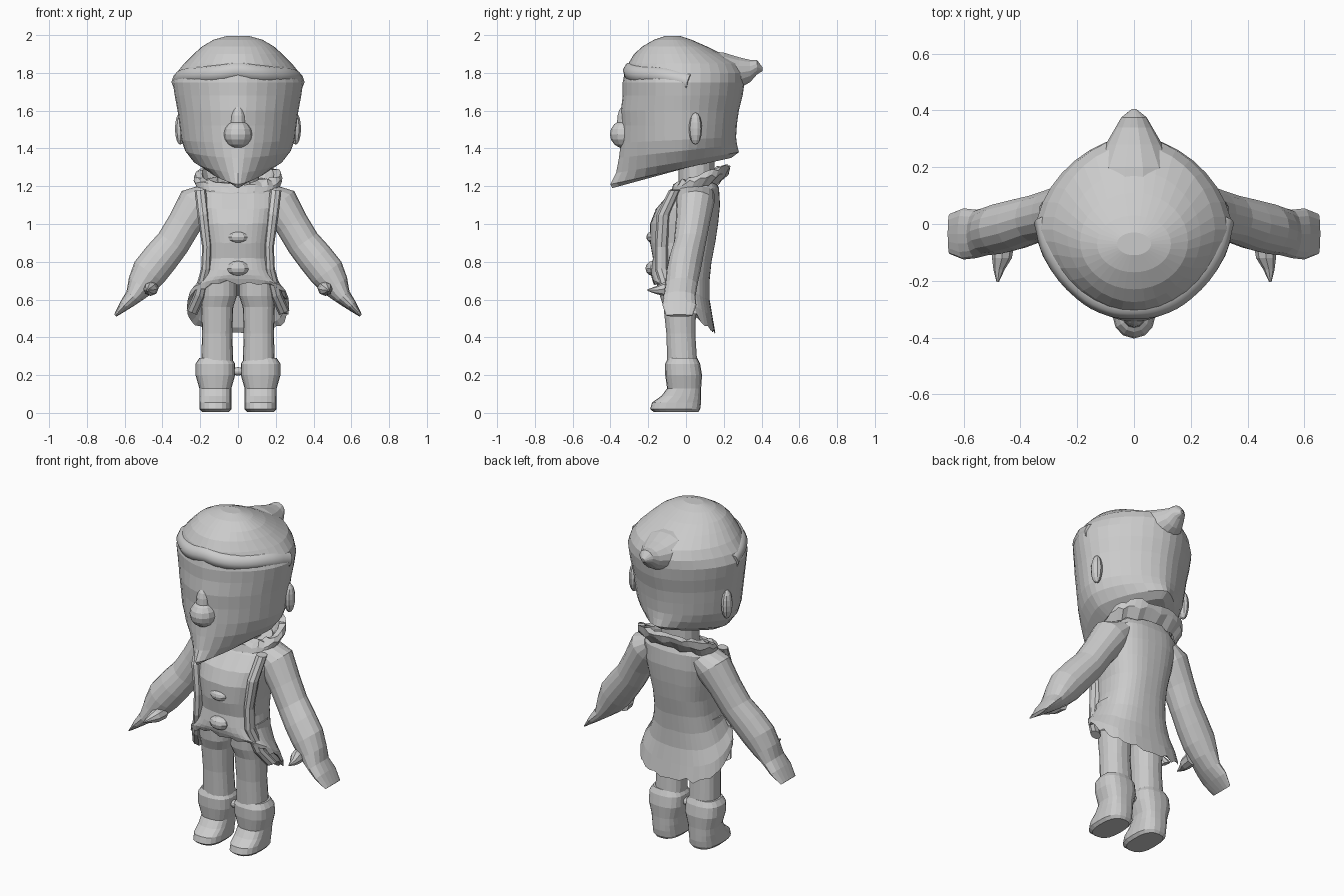
import bpy, bmesh, math, random
from mathutils import Vector

random.seed(4)
if "Cube" in bpy.data.objects:
    bpy.data.objects.remove(bpy.data.objects["Cube"])

grey = bpy.data.materials.new("light_grey")
grey.use_nodes = True
grey.diffuse_color = (0.6, 0.6, 0.6, 1)
grey.node_tree.nodes["Principled BSDF"].inputs["Base Color"].default_value = (0.6, 0.6, 0.6, 1)


def finish(name, bm):
    bmesh.ops.recalc_face_normals(bm, faces=bm.faces)
    me = bpy.data.meshes.new(name)
    bm.to_mesh(me)
    bm.free()
    me.materials.append(grey)
    ob = bpy.data.objects.new(name, me)
    bpy.context.collection.objects.link(ob)
    return ob


def loft(name, rings, close_start=True, close_end=True):
    """Skin a list of equal point rings."""
    bm = bmesh.new()
    loops = [[bm.verts.new(p) for p in ring] for ring in rings]
    n = len(loops[0])
    for a, b in zip(loops, loops[1:]):
        for i in range(n):
            j = (i + 1) % n
            bm.faces.new((a[i], a[j], b[j], b[i]))
    if close_start:
        bm.faces.new(loops[0])
    if close_end:
        bm.faces.new(loops[-1])
    return finish(name, bm)


def power(v, p):
    return math.copysign(abs(v) ** (2 / p), v)


def level_ring(zf, zb, front, back, w, p=2, cx=0, n=36, jag=0, mid=None):
    """Ring around z, tilted from front height to back height."""
    mid = (front + back) / 2 if mid is None else mid
    pts = []
    for i in range(n):
        t = 2 * math.pi * i / n
        s = power(math.sin(t), p)
        y = mid + s * ((back - mid) if s > 0 else (mid - front))
        z = zf + (zb - zf) * (y - front) / (back - front)
        pts.append(Vector((cx + w * power(math.cos(t), p), y, z + random.uniform(-jag, jag))))
    return pts


def limb(name, path, side, n=16):
    """Tube bending in the xz plane; path rows are x, y, z, thickness, depth."""
    rings = []
    for k, (x, y, z, r, d) in enumerate(path):
        a, b = path[max(k - 1, 0)], path[min(k + 1, len(path) - 1)]
        t = Vector((b[0] - a[0], 0, b[2] - a[2])).normalized()
        u = Vector((-t.z, 0, t.x))
        ring = []
        for i in range(n):
            q = 2 * math.pi * i / n
            p = Vector((x, y, z)) + u * r * math.cos(q) + Vector((0, d * math.sin(q), 0))
            ring.append((p.x * side, p.y, p.z))
        rings.append(ring)
    return loft(name, rings)


def blob(name, loc, size, u=12, v=8):
    bm = bmesh.new()
    bmesh.ops.create_uvsphere(bm, u_segments=u, v_segments=v, radius=1)
    bmesh.ops.scale(bm, vec=size, verts=bm.verts)
    bmesh.ops.translate(bm, vec=loc, verts=bm.verts)
    return finish(name, bm)


# Head with pointed chin and tilted jaw line
head = [
    (1.19, 1.34, -.39, .16, .09, 1.3), (1.21, 1.35, -.40, .24, .17, 1.35),
    (1.27, 1.38, -.37, .28, .235, 1.45), (1.35, 1.42, -.355, .27, .28, 1.6),
    (1.43, 1.46, -.345, .265, .30, 1.7), (1.52, 1.53, -.34, .27, .31, 1.75),
    (1.60, 1.60, -.345, .28, .32, 1.75), (1.68, 1.68, -.335, .30, .335, 1.75),
    (1.75, 1.75, -.335, .31, .345, 1.75), (1.80, 1.80, -.325, .31, .325, 1.75),
    (1.85, 1.85, -.305, .28, .285, 1.85), (1.90, 1.90, -.275, .19, .235, 1.9),
    (1.94, 1.94, -.23, .11, .19, 2), (1.975, 1.975, -.17, .03, .13, 2),
    (1.995, 1.995, -.11, -.03, .06, 2)]
loft("head", [level_ring(*r[:5], p=r[5], mid=-.02 if r[0] < 1.88 else None) for r in head])

# Swept peak of hair at the back
peak = [(.10, 1.80, .15, .12), (.20, 1.80, .14, .11), (.28, 1.80, .10, .085),
        (.34, 1.81, .065, .06), (.375, 1.83, .045, .04), (.405, 1.82, .008, .01)]
loft("hair_peak", [[(w * math.cos(a), y, z + h * math.sin(a))
                    for a in (2 * math.pi * i / 14 for i in range(14))]
                   for y, z, w, h in peak])

# Ridge of hair wrapping the forehead
curve = bpy.data.curves.new("brow_ridge", 'CURVE')
curve.dimensions = '3D'
curve.bevel_depth = .05
curve.bevel_resolution = 2
curve.resolution_u = 4
half = [(.305, .02, 1.75), (.27, -.10, 1.78), (.17, -.225, 1.79), (.08, -.275, 1.80)]
pts = half + [(0, -.285, 1.81)] + [(-x, y, z) for x, y, z in reversed(half)]
sp = curve.splines.new('BEZIER')
sp.bezier_points.add(len(pts) - 1)
for bp, co in zip(sp.bezier_points, pts):
    bp.co = co
    bp.handle_left_type = bp.handle_right_type = 'AUTO'
curve.use_fill_caps = True
curve.materials.append(grey)
ridge = bpy.data.objects.new("brow_ridge", curve)
bpy.context.collection.objects.link(ridge)

# Nose and ears
blob("nose", (0, -.325, 1.475), (.075, .078, .075))
blob("nose_bridge", (0, -.325, 1.54), (.04, .04, .09))
for side, label in ((1, "left"), (-1, "right")):
    blob(label + "_ear", (side * .305, .05, 1.505), (.03, .035, .085), 10, 8)

# Neck and jagged collar
loft("neck", [level_ring(z, z + .03, -.04, .15, .11, n=16) for z in (1.15, 1.25, 1.38)])
collar = [(1.14, 1.22, -.09, .18, .21), (1.20, 1.27, -.07, .225, .235),
          (1.22, 1.31, -.05, .235, .225), (1.22, 1.31, -.03, .20, .19), (1.15, 1.24, -.03, .17, .17)]
loft("collar", [level_ring(*r, p=2.3, jag=.012) for r in collar], False, False)

# Coat, open at the hem with an inner lining
coat = [
    (1.20, 1.25, -.04, .15, .17), (1.16, 1.19, -.09, .175, .215),
    (1.08, 1.10, -.16, .18, .215), (1.00, 1.00, -.19, .17, .20),
    (.90, .90, -.19, .155, .18), (.82, .80, -.175, .135, .18),
    (.76, .70, -.185, .125, .195), (.73, .60, -.185, .125, .225),
    (.71, .51, -.18, .14, .26), (.69, .43, -.17, .155, .27),
    (.70, .45, -.14, .135, .245), (.75, .62, -.13, .10, .20)]
loft("coat", [level_ring(*r, p=2.5, n=40, jag=.018 if 8 < i < 10 else .003)
              for i, r in enumerate(coat)])
blob("chest_clasp", (0, -.18, .93), (.055, .03, .03), 10, 6)
blob("belt_buckle", (0, -.175, .765), (.06, .04, .04), 10, 6)

arm = [(.16, .05, 1.16, .06, .10), (.215, .05, 1.11, .105, .10), (.285, .035, 1.00, .09, .09),
       (.345, .02, .90, .09, .085), (.41, 0, .82, .095, .09), (.47, -.015, .745, .095, .09),
       (.515, -.025, .675, .075, .085), (.555, -.035, .615, .045, .085),
       (.60, -.035, .57, .03, .09), (.65, -.035, .515, .008, .07)]
leg = [(.77, -.15, .07, .095), (.62, -.14, .06, .095), (.56, -.12, .055, .085), (.42, -.105, .05, .08),
       (.27, -.10, .06, .085)]
boot = [(.29, -.095, .06, .085), (.26, -.11, .075, .105), (.20, -.11, .085, .105),
        (.13, -.10, .08, .085), (.09, -.13, .08, .085), (.055, -.18, .08, .085),
        (.02, -.19, .075, .085), (.004, -.17, .065, .07)]
for side, label in ((1, "left"), (-1, "right")):
    limb(label + "_arm", arm, side)
    # Thumb spike
    limb_pts = [(.46, -.06, .66, .04), (.465, -.12, .655, .035), (.475, -.16, .65, .02), (.48, -.205, .65, .004)]
    loft(label + "_thumb", [[(side * (x + r * math.cos(a)), y, z + r * math.sin(a))
                             for a in (2 * math.pi * i / 8 for i in range(8))]
                            for x, y, z, r in limb_pts])
    # Leg, boot and coat front edge
    loft(label + "_leg", [level_ring(z, z, f, b, w, 2.4, side * (.10 + .01 * (z < .6)), 18)
                          for z, f, b, w in leg])
    loft(label + "_boot", [level_ring(z, z, f, b, w, 2.6, side * .12, 20) for z, f, b, w in boot])
    limb(label + "_coat_edge", [(.20, -.06, 1.18, .03, .03), (.185, -.12, 1.05, .03, .035),
                                (.165, -.13, .88, .025, .035), (.17, -.13, .76, .025, .035),
                                (.205, -.09, .62, .03, .03), (.245, -.03, .53, .03, .03)], side, 8)

# Strap joining the boots
blob("boot_strap", (0, -.02, .22), (.05, .025, .022), 8, 6)
